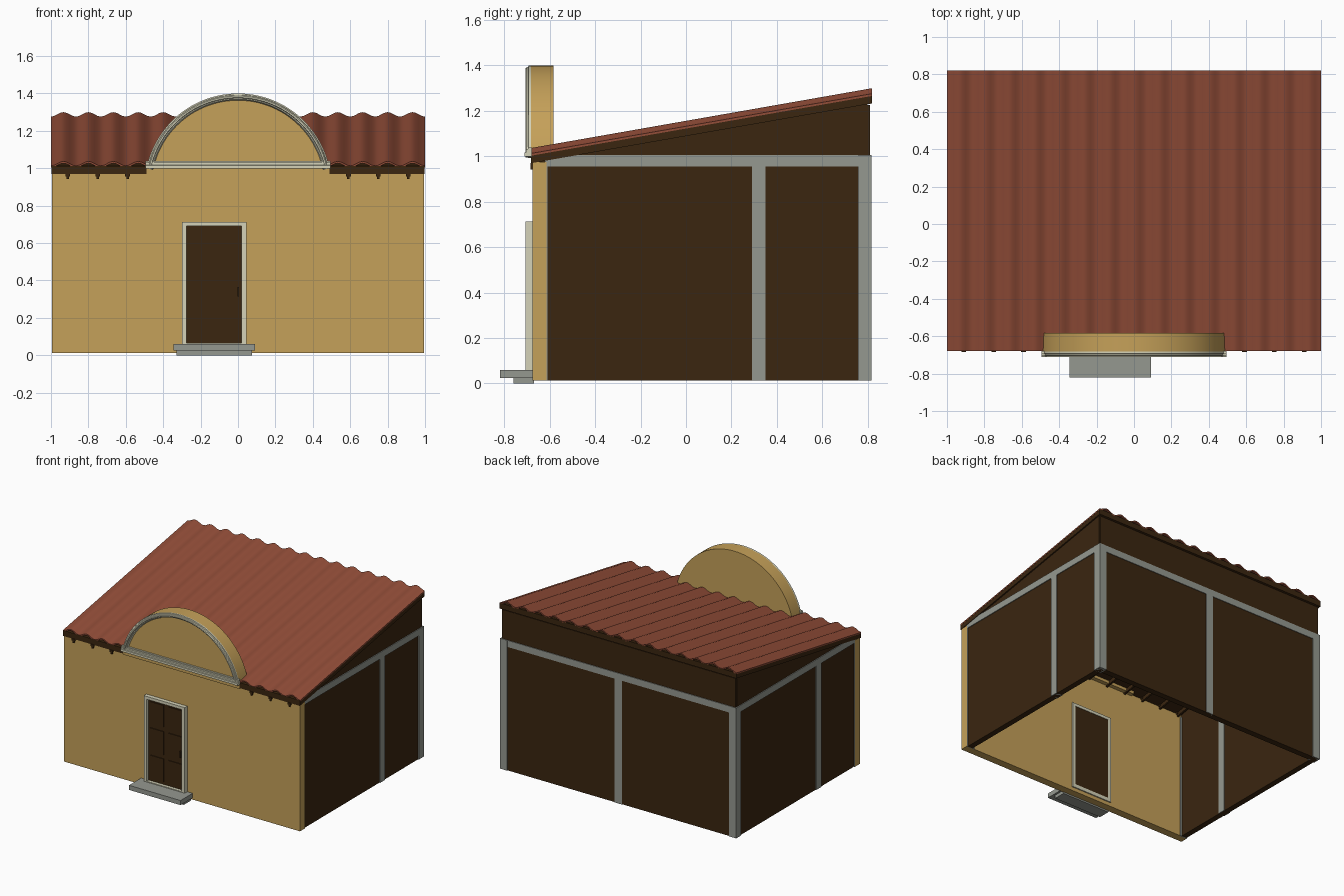
import bpy, bmesh, math

if "Cube" in bpy.data.objects:
    bpy.data.objects.remove(bpy.data.objects["Cube"])


def material(name, rgb):
    m = bpy.data.materials.new(name)
    m.diffuse_color = (*rgb, 1)
    m.use_nodes = True
    m.node_tree.nodes["Principled BSDF"].inputs["Base Color"].default_value = m.diffuse_color
    return m


OCHRE = material("ochre_plaster", (0.56, 0.355, 0.10))
DARK = material("dark_brown_wood", (0.043, 0.019, 0.005))
RED = material("red_roof_tile", (0.29, 0.075, 0.04))
GRAY = material("gray_stone", (0.30, 0.315, 0.28))
CREAM = material("cream_trim", (0.66, 0.645, 0.48))


def finish(name, bm, mat):
    bmesh.ops.recalc_face_normals(bm, faces=bm.faces)
    me = bpy.data.meshes.new(name)
    bm.to_mesh(me)
    bm.free()
    me.materials.append(mat)
    for p in me.polygons:
        p.use_smooth = True
    me.set_sharp_from_angle(angle=math.radians(35))
    ob = bpy.data.objects.new(name, me)
    bpy.context.collection.objects.link(ob)
    return ob


def loft(name, rings, mat):
    """Join equal closed rings of points into a capped solid."""
    bm = bmesh.new()
    vs = [[bm.verts.new(p) for p in r] for r in rings]
    n = len(vs[0])
    for a, b in zip(vs, vs[1:]):
        for i in range(n):
            j = (i + 1) % n
            bm.faces.new((a[i], a[j], b[j], b[i]))
    bm.faces.new(vs[0])
    bm.faces.new(vs[-1])
    return finish(name, bm, mat)


def prism(name, pts, axis, a, b, mat):
    """Extrude a 2D outline along x (points y,z) or y (points x,z)."""
    put = (lambda p, t: (t, *p)) if axis == 'x' else (lambda p, t: (p[0], t, p[1]))
    return loft(name, [[put(p, t) for p in pts] for t in (a, b)], mat)


def box(name, x0, x1, y0, y1, z0, z1, mat):
    return prism(name, [(y0, z0), (y1, z0), (y1, z1), (y0, z1)], 'x', x0, x1, mat)


SLOPE = 0.1753
FRONT, BACK, FLOOR = -0.68, 0.82, 0.012


def rise(y):
    return SLOPE * (y - FRONT)


def slab(name, x0, x1, y0, y1, z0, z1, mat):
    """Box sheared along the roof pitch; z0 and z1 are heights at the eave."""
    return prism(name, [(y0, z0 + rise(y0)), (y1, z0 + rise(y1)),
                        (y1, z1 + rise(y1)), (y0, z1 + rise(y0))], 'x', x0, x1, mat)


# Front wall
box("front_wall", -0.995, 0.995, -0.675, -0.615, FLOOR, 0.975, OCHRE)

# Side walls with sloping tops, with stone posts and beam
for s, side, mid in ((1, "right", 0.32), (-1, "left", -0.18)):
    prism(side + "_wall", [(-0.615, FLOOR), (0.8, FLOOR), (0.8, 0.972 + rise(0.8)),
                           (-0.615, 0.972 + rise(-0.615))], 'x', s * 0.945, s * 0.988, DARK)
    box(side + "_beam", s * 0.95, s * 0.994, -0.62, 0.8, 0.955, 1.005, GRAY)
    box(side + "_front_post", s * 0.93, s * 0.994, -0.622, -0.61, FLOOR, 0.96, GRAY)
    box(side + "_middle_post", s * 0.94, s * 0.994, mid - 0.03, mid + 0.03, FLOOR, 0.96, GRAY)
    box(side + "_back_post", s * 0.935, s * 0.995, 0.757, 0.817, FLOOR, 1.005, GRAY)

# Back wall
box("back_wall", -0.985, 0.985, 0.765, 0.811, FLOOR, 0.972 + rise(0.765), DARK)
box("back_beam", -0.94, 0.94, 0.77, 0.816, 0.955, 1.005, GRAY)
box("back_middle_post", -0.03, 0.03, 0.77, 0.816, FLOOR, 0.96, GRAY)

# Roof deck and rafters
slab("roof_deck", -0.998, 0.998, FRONT, BACK, 0.97, 1.012, DARK)
for s in (-1, 1):
    for x in (0.11, 0.27, 0.43, 0.59, 0.75, 0.91):
        y0 = -0.684 if x > 0.5 else -0.62
        slab("rafter", s * x - 0.007, s * x + 0.007, y0, 0.78, 0.942, 0.972, DARK)
        if x > 0.5:
            slab("rafter_cap", s * x - 0.013, s * x + 0.013, y0, -0.6, 0.957, 0.972, DARK)

# Corrugated roof sheet
WAVES, SEG = 15, 8
rings = []
for i in range(WAVES * SEG + 1):
    x = -1 + 2 * i / (WAVES * SEG)
    w = -0.012 * math.cos(2 * math.pi * i / SEG)
    rings.append([(x, y, z + w + rise(y)) for y, z in
                  ((FRONT, 1.015), (BACK, 1.015), (BACK, 1.025), (FRONT, 1.025))])
loft("corrugated_roof", rings, RED)

# Arched pediment block: circle of radius 0.5 centred at z = 0.9
R, CZ = 0.5, 0.9
A0 = math.asin(0.1 / R)
angles = [A0 + (math.pi - 2 * A0) * i / 48 for i in range(49)]
arc = [(R * math.cos(a), CZ + R * math.sin(a)) for a in angles]
prism("arched_pediment", [(0.49, 0.965)] + arc + [(-0.49, 0.965)], 'y', -0.683, -0.583, OCHRE)

# Stepped moulding around the arch and along its base
profile = [(0.0, -0.68), (0.0, -0.693), (0.007, -0.695), (0.009, -0.703), (0.014, -0.707),
           (0.022, -0.707), (0.025, -0.699), (0.031, -0.697), (0.034, -0.69), (0.038, -0.68)]
loft("arch_moulding", [[((R - d) * math.cos(a), y, CZ + (R - d) * math.sin(a))
                        for d, y in profile] for a in angles], CREAM)
prism("base_moulding", [(-0.68, 1.0), (-0.71, 1.0), (-0.71, 1.016), (-0.704, 1.018),
                        (-0.704, 1.03), (-0.695, 1.032), (-0.695, 1.04), (-0.68, 1.04)],
      'x', -0.495, 0.495, CREAM)

# Door frame, showing on both sides of the wall
for name, x0, x1, z0, z1 in (("left_jamb", -0.30, -0.275, 0.04, 0.712),
                             ("right_jamb", 0.02, 0.045, 0.04, 0.712),
                             ("lintel", -0.275, 0.02, 0.69, 0.712),
                             ("sill", -0.275, 0.02, 0.04, 0.066)):
    box("door_" + name, x0, x1, -0.706, -0.606, z0, z1, CREAM)

# Door with raised panels and handle
box("door", -0.275, 0.02, -0.682, -0.609, 0.066, 0.69, DARK)
for x0, x1 in ((-0.26, -0.147), (-0.108, 0.005)):
    for z0, z1 in ((0.085, 0.262), (0.292, 0.47), (0.505, 0.67)):
        box("door_panel", x0, x1, -0.688, -0.68, z0, z1, DARK)
box("door_handle", -0.004, 0.006, -0.7, -0.68, 0.315, 0.365, DARK)

# Entrance steps
box("lower_step", -0.33, 0.075, -0.76, -0.67, 0.0, 0.025, GRAY)
box("upper_step", -0.345, 0.09, -0.82, -0.67, 0.025, 0.06, GRAY)
